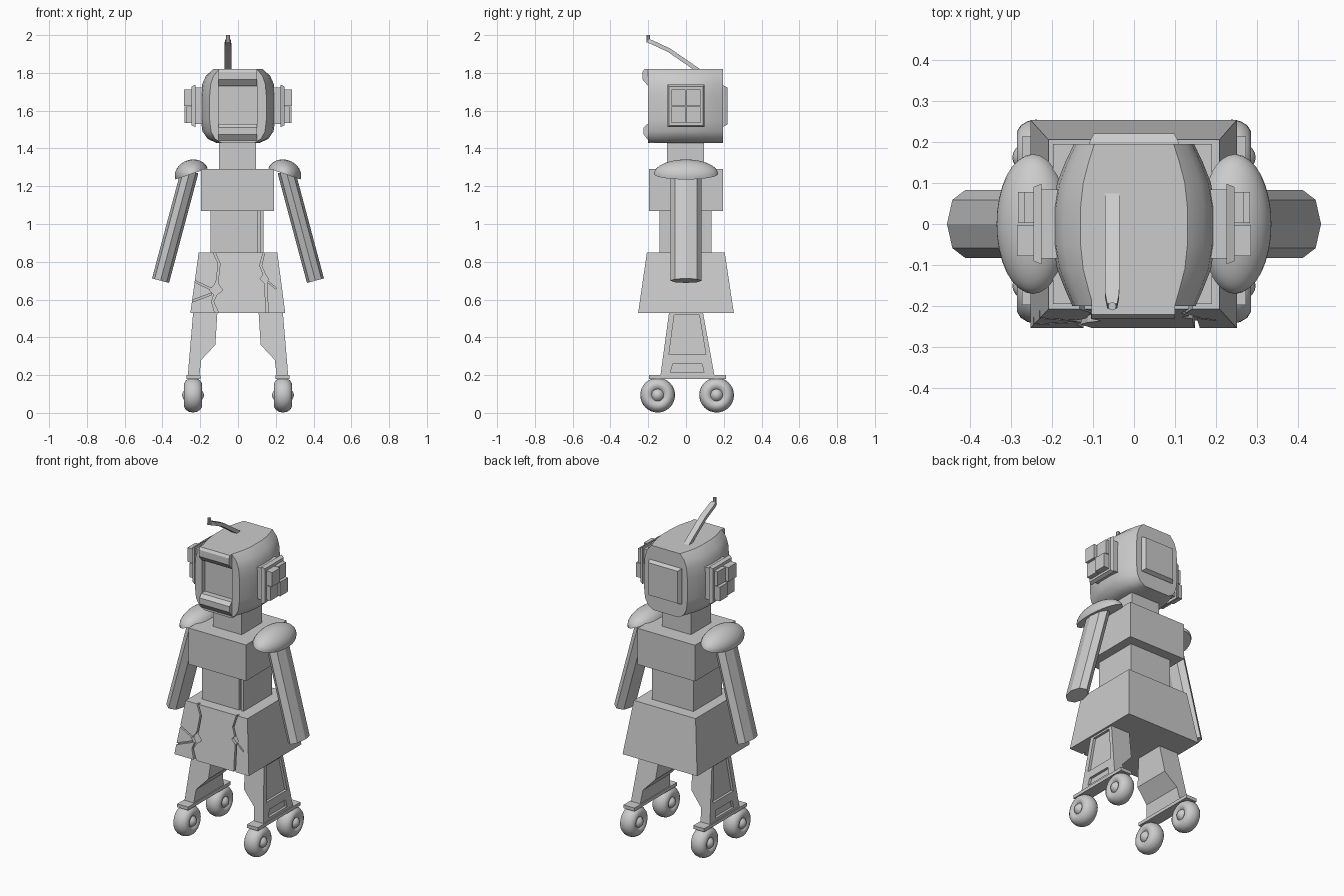
import bpy, bmesh, math
from mathutils import Vector

if "Cube" in bpy.data.objects:
    bpy.data.objects.remove(bpy.data.objects["Cube"])


def loft(name, rings):
    """Join equal-sized vertex rings into a closed solid."""
    bm = bmesh.new()
    rows = [[bm.verts.new(p) for p in r] for r in rings]
    n = len(rows[0])
    for a, b in zip(rows, rows[1:]):
        for i in range(n):
            bm.faces.new((a[i], a[(i + 1) % n], b[(i + 1) % n], b[i]))
    bm.faces.new(rows[0])
    bm.faces.new(rows[-1])
    bmesh.ops.recalc_face_normals(bm, faces=bm.faces)
    me = bpy.data.meshes.new(name)
    bm.to_mesh(me)
    bm.free()
    ob = bpy.data.objects.new(name, me)
    bpy.context.collection.objects.link(ob)
    return ob


def rect(x0, x1, y0, y1, z):
    return [(x0, y0, z), (x1, y0, z), (x1, y1, z), (x0, y1, z)]


def box(name, x0, x1, y0, y1, z0, z1):
    return loft(name, [rect(x0, x1, y0, y1, z0), rect(x0, x1, y0, y1, z1)])


def prism_x(name, pts, x0, x1):
    return loft(name, [[(x, y, z) for y, z in pts] for x in (x0, x1)])


def activate(ob):
    bpy.ops.object.select_all(action='DESELECT')
    ob.select_set(True)
    bpy.context.view_layer.objects.active = ob


def smooth(ob, deg=35):
    activate(ob)
    bpy.ops.object.shade_smooth_by_angle(angle=math.radians(deg))


def cut(ob, cutter):
    m = ob.modifiers.new("cut", 'BOOLEAN')
    m.operation, m.solver, m.object = 'DIFFERENCE', 'EXACT', cutter
    activate(ob)
    bpy.ops.object.modifier_apply(modifier=m.name)
    bpy.data.objects.remove(cutter)


# Head: rounded section swept front to back, narrower at both ends
half = [(.13, 1.82), (.17, 1.785), (.19, 1.74), (.197, 1.68), (.197, 1.55),
        (.188, 1.49), (.16, 1.45), (.115, 1.43)]
section = half + [(-x, z) for x, z in reversed(half)]
stations = [(-.2, .76), (-.16, .85), (-.11, .95), (-.05, 1), (.04, 1),
            (.1, .95), (.15, .85), (.195, .74)]
head = loft("head", [[(x * s, y, z) for x, z in section] for y, s in stations])
cut(head, box("face_cutter", -.103, .1, -.3, -.17, 1.5, 1.75))
smooth(head)
prism_x("brow", [(-.17, 1.82), (-.22, 1.82), (-.23, 1.805), (-.23, 1.765),
                 (-.2, 1.73), (-.17, 1.73)], -.103, .1)
prism_x("jaw", [(-.16, 1.53), (-.205, 1.53), (-.225, 1.51), (-.225, 1.475),
                (-.19, 1.43), (-.16, 1.43)], -.103, .1)
loft("head_back_plate", [[(-w, y, 1.625 - w), (w, y, 1.625 - w), (w, y, 1.625 + w),
                          (-w, y, 1.625 + w)] for y, w in ((.18, .108), (.2, .108), (.22, .098))])

# Antenna with an upright tip
loft("antenna", [[(-.053 - w, y - .006, z - .009), (-.053 + w, y - .006, z - .009),
                  (-.053 + w, y + .006, z + .009), (-.053 - w, y + .006, z + .009)]
                 for y, z, w in ((.07, 1.81, .018), (-.09, 1.92, .018), (-.175, 1.96, .017),
                                 (-.2, 1.97, .012))])
bpy.ops.mesh.primitive_cylinder_add(vertices=8, radius=.01, depth=.04,
                                    location=(-.053, -.2, 1.98))
bpy.context.object.name = "antenna_tip"

# Torso blocks
box("neck", -.1, .095, -.1, .095, 1.27, 1.46)
box("chest", -.197, .19, -.195, .195, 1.07, 1.29)
waist = box("waist", -.145, .135, -.14, .135, .84, 1.08)
cut(waist, box("waist_cutter", .105, .117, -.2, -.125, .8, 1.1))

# Skirt with jagged cracks in the front and left side
skirt = loft("skirt", [rect(-.252, .25, -.253, .253, .53), rect(-.208, .208, -.207, .205, .85)])


def front_crack(pts):
    rings = []
    for x, z, w in pts:
        y = -.207 - .046 * (.85 - z) / .32 + .018
        rings.append([(x - w, -.35, z), (x + w, -.35, z), (x + w, y, z), (x - w, y, z)])
    cut(skirt, loft("crack_cutter", rings))


front_crack([(-.14, .88, .006), (-.1, .79, .005), (-.11, .7, .005), (-.113, .68, .01),
             (-.115, .65, .035), (-.12, .625, .008), (-.135, .59, .005), (-.105, .51, .012)])
front_crack([(.145, .88, .004), (.12, .78, .005), (.14, .73, .006), (.138, .71, .022),
             (.148, .685, .005), (.15, .62, .006), (.155, .51, .006)])
for a, b in (((-.13, .65), (-.3, .73)), ((-.14, .63), (-.3, .57)), ((.15, .7), (.2, .66))):
    d = .005
    rings = []
    for x, z in (a, b):
        y = -.207 - .046 * (.85 - z) / .32 + .018
        rings.append([(x, -.35, z - d), (x, y, z - d), (x, y, z + d), (x, -.35, z + d)])
    cut(skirt, loft("crack_cutter", rings))

for s, side in ((1, "right"), (-1, "left")):
    # Ear: flared pad with four raised tiles
    loft(side + "_ear_pad", [[(s * x, -h, 1.625 - h * 1.15), (s * x, h, 1.625 - h * 1.15),
                              (s * x, h, 1.625 + h * 1.15), (s * x, -h, 1.625 + h * 1.15)]
                             for x, h in ((.17, .084), (.225, .084), (.225, .098), (.245, .09))])
    for i, (y, z, t) in enumerate(((-.078, 1.535, .272), (.002, 1.535, .282),
                                   (-.078, 1.625, .285), (.002, 1.625, .268))):
        a, b = sorted((s * .23, s * t))
        box(f"{side}_ear_tile_{i}", a, b, y, y + .076, z, z + .086)

    # Octagonal arm leaning outward
    ring = [(math.cos(k * math.pi / 4), math.sin(k * math.pi / 4)) for k in range(8)]
    loft(side + "_arm", [[(s * (cx + .045 * c), .083 * q, cz - .012 * c * -1)
                          for c, q in ring]
                         for cx, cz in ((.41, .70), (.255, 1.28))])

    # Shoulder dome, tilted down to the outside
    bpy.ops.mesh.primitive_uv_sphere_add(segments=32, ring_count=16, radius=1)
    dome = bpy.context.object
    dome.name = side + "_shoulder"
    bm = bmesh.new()
    bm.from_mesh(dome.data)
    g = bm.verts[:] + bm.edges[:] + bm.faces[:]
    res = bmesh.ops.bisect_plane(bm, geom=g, plane_co=(0, 0, 0), plane_no=(0, 0, 1),
                                 clear_inner=True)
    bmesh.ops.holes_fill(bm, edges=[e for e in bm.edges if e.is_boundary])
    bmesh.ops.recalc_face_normals(bm, faces=bm.faces)
    bm.to_mesh(dome.data)
    bm.free()
    dome.scale = (.09, .17, .075)
    dome.rotation_euler = (0, s * math.radians(19), 0)
    dome.location = (s * .246, 0, 1.265)
    smooth(dome)

    # Leg with two recesses in the outer face
    def leg_ring(z, xi, xo):
        t = (.53 - z) / .33
        return rect(s * xi, s * xo, -.09 - .045 * t, .09 + .06 * t, z)
    leg = loft(side + "_leg", [leg_ring(.55, .108, .236), leg_ring(.36, .12, .252),
                               leg_ring(.28, .195, .259), leg_ring(.19, .205, .266)])
    for poly in ([(-.09, .31), (.105, .31), (.07, .518), (-.062, .518)],
                 [(-.082, .215), (.095, .215), (.085, .26), (-.07, .26)]):
        outer = [(s * (.266 - .083 * (z - .19) - .015), y, z) for y, z in poly]
        cut(leg, loft("recess_cutter", [outer, [(s * .4, y, z) for y, z in poly]]))
    a, b = sorted((s * .198, s * .272))
    box(side + "_axle_plate", a, b, -.197, .213, .18, .2)

    # Tyres with domed hubs
    for y, end in ((-.15, "front"), (.162, "back")):
        bpy.ops.mesh.primitive_torus_add(major_segments=32, minor_segments=14,
                                         major_radius=.055, minor_radius=.037,
                                         location=(s * .238, y, .094),
                                         rotation=(0, math.pi / 2, 0))
        tyre = bpy.context.object
        tyre.name = f"{side}_{end}_tyre"
        tyre.scale = (1, 1, 1.3)
        smooth(tyre, 60)
        bpy.ops.mesh.primitive_uv_sphere_add(segments=24, ring_count=12, radius=1,
                                             location=(s * .238, y, .094))
        hub = bpy.context.object
        hub.name = f"{side}_{end}_hub"
        hub.scale = (.058, .042, .042)
        smooth(hub, 60)
